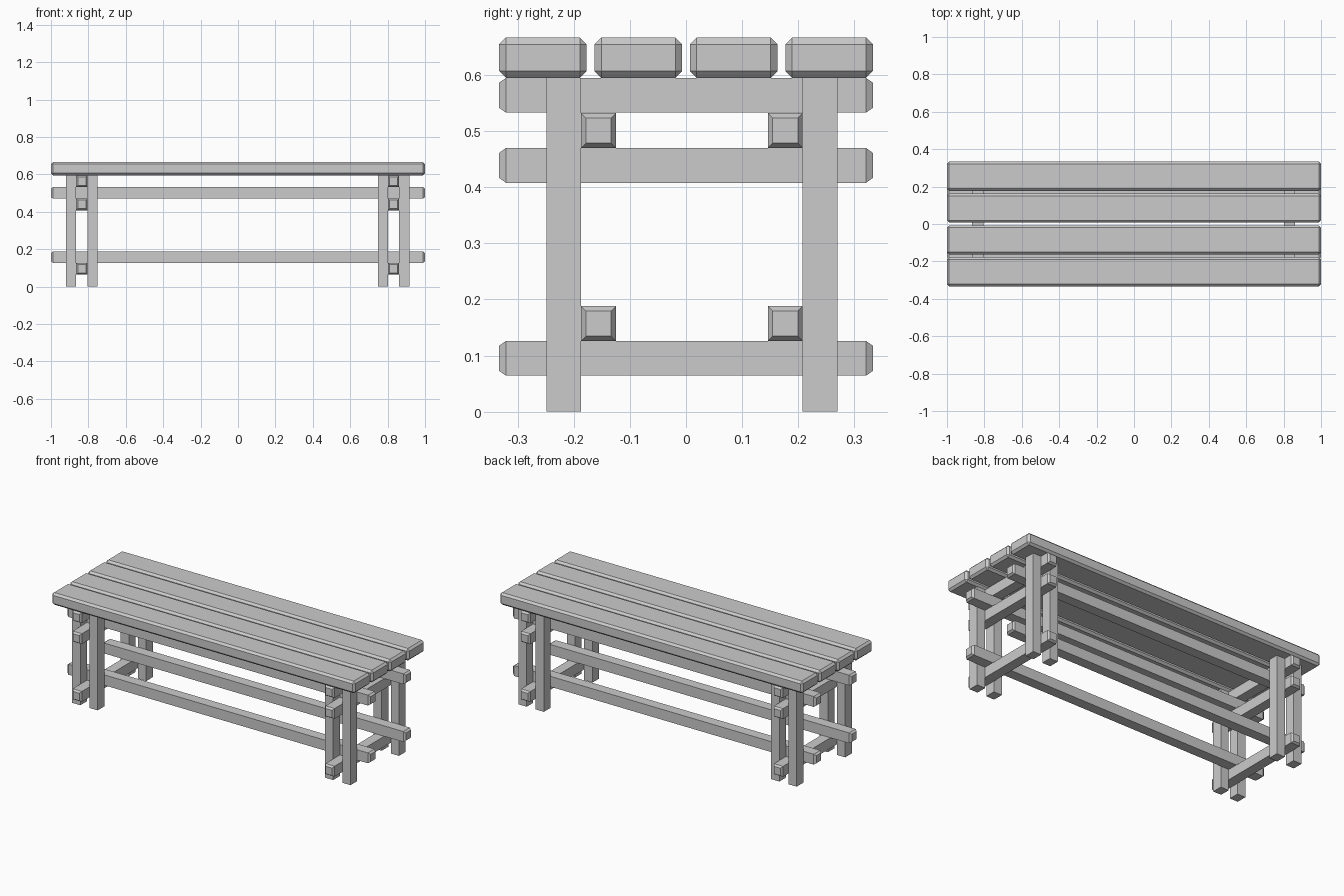
import bpy
import bmesh
from mathutils import Vector

CHAMFER = 0.012

old = bpy.data.objects.get("Cube")
if old:
    bpy.data.objects.remove(old, do_unlink=True)

grey = bpy.data.materials.new("plain grey")
grey.use_nodes = True
grey.diffuse_color = (0.6, 0.6, 0.6, 1)
grey.node_tree.nodes["Principled BSDF"].inputs["Base Color"].default_value = grey.diffuse_color


def beam(name, x, y, z, tapered_axis=None, bevel_all=False):
    """Box between (low, high) ranges; optionally chamfer its ends or all edges."""
    ranges = [list(x), list(y), list(z)]
    if tapered_axis is not None:
        ranges[tapered_axis][0] += CHAMFER
        ranges[tapered_axis][1] -= CHAMFER
    size = Vector([hi - lo for lo, hi in ranges])
    centre = Vector([(hi + lo) / 2 for lo, hi in ranges])
    bm = bmesh.new()
    bmesh.ops.create_cube(bm, size=1)
    bmesh.ops.scale(bm, vec=size, verts=bm.verts)
    bm.normal_update()
    if tapered_axis is not None:
        ends = [f for f in bm.faces if abs(f.normal[tapered_axis]) > 0.9]
        bmesh.ops.inset_individual(bm, faces=ends, thickness=CHAMFER, depth=CHAMFER)
    if bevel_all:
        bmesh.ops.bevel(bm, geom=bm.edges[:], offset=CHAMFER, segments=1, affect='EDGES')
    mesh = bpy.data.meshes.new(name)
    bm.to_mesh(mesh)
    bm.free()
    mesh.materials.append(grey)
    obj = bpy.data.objects.new(name, mesh)
    obj.location = centre
    bpy.context.collection.objects.link(obj)


# Seat planks
for i in range(4):
    y = -0.333 + i * 0.17
    beam(f"seat_plank_{i + 1}", (-1, 1), (y, y + 0.156), (0.595, 0.667), bevel_all=True)

# Leg frames: paired legs clamping three cross rungs
for side, offset in (("right", -0.835), ("left", 0.832)):
    for end, y in (("front", -0.249), ("back", 0.208)):
        for row, x in (("a", -0.084), ("b", 0.03)):
            beam(f"{side}_{end}_leg_{row}", (offset + x, offset + x + 0.054),
                 (y, y + 0.062), (0, 0.595))
    for level, z in (("lower", 0.064), ("middle", 0.408), ("upper", 0.533)):
        beam(f"{side}_{level}_rung", (offset - 0.03, offset + 0.03),
             (-0.333, 0.333), (z, z + 0.062), tapered_axis=1)

# Long stretchers inside the legs
for end, y in (("front", -0.187), ("back", 0.146)):
    for level, z in (("lower", 0.126), ("upper", 0.47)):
        beam(f"{end}_{level}_stretcher", (-1, 1), (y, y + 0.062), (z, z + 0.062),
             tapered_axis=0)
